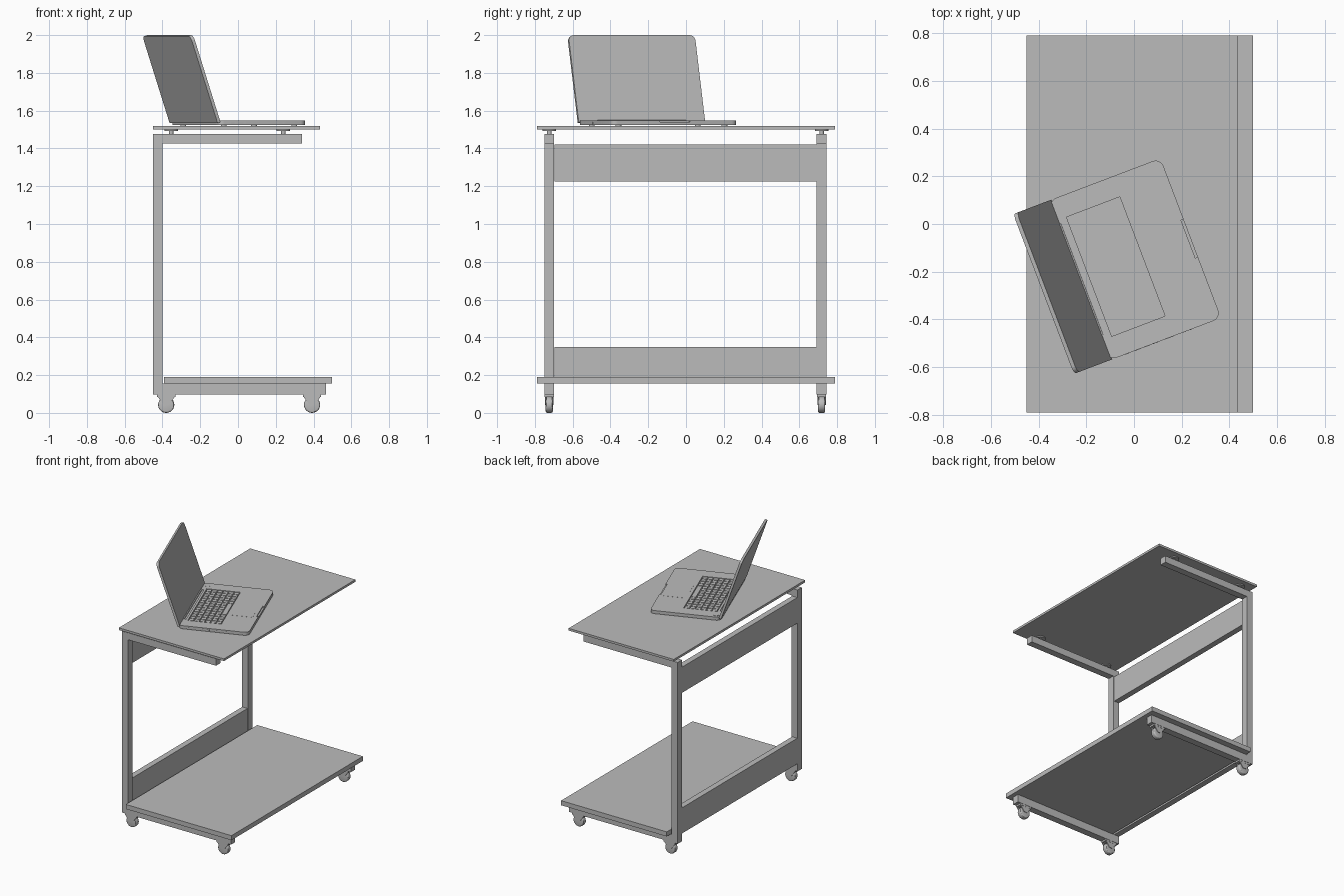
import bpy, bmesh, math
from mathutils import Matrix, Vector

if "Cube" in bpy.data.objects:
    bpy.data.objects.remove(bpy.data.objects["Cube"])

grey = bpy.data.materials.new("plain_grey")
grey.use_nodes = True
GREY = (0.5, 0.5, 0.5, 1)
grey.diffuse_color = GREY
grey.node_tree.nodes["Principled BSDF"].inputs["Base Color"].default_value = GREY


def finish(name, bm, matrix=None, smooth=False):
    bmesh.ops.recalc_face_normals(bm, faces=bm.faces)
    mesh = bpy.data.meshes.new(name)
    bm.to_mesh(mesh)
    bm.free()
    mesh.materials.append(grey)
    obj = bpy.data.objects.new(name, mesh)
    bpy.context.collection.objects.link(obj)
    if matrix:
        obj.matrix_world = matrix
    if smooth:
        bpy.ops.object.select_all(action='DESELECT')
        obj.select_set(True)
        bpy.context.view_layer.objects.active = obj
        bpy.ops.object.shade_smooth_by_angle()
    return obj


def add_box(bm, x, y, z):
    lo, hi = Vector((x[0], y[0], z[0])), Vector((x[1], y[1], z[1]))
    m = Matrix.Translation((lo + hi) / 2) @ Matrix.Diagonal((*(hi - lo), 1))
    bmesh.ops.create_cube(bm, size=1, matrix=m)


def box(name, x, y, z, matrix=None):
    bm = bmesh.new()
    add_box(bm, x, y, z)
    return finish(name, bm, matrix)


def rounded(name, x, y, z, radius, axis, rule, matrix):
    """Box whose edges along one axis are rounded where the rule holds."""
    bm = bmesh.new()
    add_box(bm, x, y, z)
    edges = [e for e in bm.edges
             if abs((e.verts[0].co - e.verts[1].co).normalized()[axis]) > 0.9
             and rule((e.verts[0].co + e.verts[1].co) / 2)]
    bmesh.ops.bevel(bm, geom=edges, offset=radius, segments=6, profile=0.5, affect='EDGES')
    return finish(name, bm, matrix, True)


def add_cylinder(bm, centre, radius, depth, axis='Z', sides=24, top=None):
    m = Matrix.Translation(centre)
    if axis == 'Y':
        m = m @ Matrix.Rotation(math.pi / 2, 4, 'X')
    return bmesh.ops.create_cone(bm, cap_ends=True, segments=sides, radius1=radius,
                                 radius2=radius if top is None else top, depth=depth, matrix=m)


# Boards
box("table_top", (-0.45, 0.435), (-0.79, 0.79), (1.501, 1.518))
box("lower_shelf", (-0.391, 0.498), (-0.79, 0.79), (0.155, 0.19))
box("upper_back_panel", (-0.449, -0.405), (-0.697, 0.692), (1.225, 1.42))
box("lower_back_panel", (-0.449, -0.405), (-0.697, 0.692), (0.155, 0.35))

# Side frames, glass mounts and casters
for side, yc in (("right", -0.724), ("left", 0.718)):
    y = (yc - 0.026, yc + 0.026)
    box(side + "_post", (-0.45, -0.399), y, (0.097, 1.477))
    box(side + "_top_arm", (-0.399, 0.34), y, (1.425, 1.477))
    box(side + "_floor_beam", (-0.399, 0.465), y, (0.097, 0.155))
    for end, x in (("back", -0.354), ("front", 0.24)):
        bm = bmesh.new()
        add_cylinder(bm, (x, yc, 1.485), 0.012, 0.018)
        add_cylinder(bm, (x, yc, 1.497), 0.036, 0.008)
        finish(f"{side}_{end}_top_mount", bm, None, True)
    for end, x in (("back", -0.38), ("front", 0.392)):
        bm = bmesh.new()
        add_box(bm, (x - 0.048, x + 0.048), (yc - 0.024, yc + 0.024), (0.084, 0.098))
        # fork cheeks taper from the plate toward the axle
        for s in (-1, 1):
            old = set(bm.verts)
            add_box(bm, (x - 0.045, x + 0.045),
                    (yc + s * 0.019 - 0.004, yc + s * 0.019 + 0.004), (0.042, 0.085))
            for v in set(bm.verts) - old:
                if v.co.z < 0.06:
                    v.co.x = x + (v.co.x - x) * 0.3
        finish(f"{side}_{end}_caster_fork", bm)
        bm = bmesh.new()
        add_cylinder(bm, (x, yc, 0.043), 0.043, 0.038, 'Y')
        rims = [e for e in bm.edges if abs(e.verts[0].co.y - e.verts[1].co.y) < 1e-5]
        bmesh.ops.bevel(bm, geom=rims, offset=0.009, segments=3, profile=0.5, affect='EDGES')
        finish(f"{side}_{end}_caster_wheel", bm, None, True)

# Laptop: local x runs from hinge to user, local y along the hinge
laptop = Matrix.Translation((-0.22, -0.233, 0)) @ Matrix.Rotation(math.radians(20.8), 4, 'Z')
HALF = 0.358
TOP = 1.547
base = rounded("laptop_base", (-0.012, 0.49), (-HALF, HALF), (1.523, TOP), 0.035, 2,
               lambda c: True, laptop)
bm = bmesh.new()
add_box(bm, (0.034, 0.273), (-0.267, 0.267), (TOP - 0.007, TOP + 0.02))
add_box(bm, (0.478, 0.52), (-0.085, 0.085), (TOP - 0.008, TOP + 0.02))
add_box(bm, (0.005, 0.018), (-0.25, 0.25), (TOP - 0.005, TOP + 0.02))
cutter = finish("recess_cutter", bm, laptop)
cutter.hide_render = True
cutter.hide_set(True)
cut = base.modifiers.new("recesses", 'BOOLEAN')
cut.operation = 'DIFFERENCE'
cut.object = cutter

# Keyboard rows, with a long space key in the nearest row
bm = bmesh.new()
pitch_x, pitch_y = 0.235 / 6, 0.528 / 14
for row in range(6):
    x = 0.036 + row * pitch_x
    for col in range(14):
        y = -0.264 + col * pitch_y
        last = y + pitch_y
        if row == 5 and 4 < col < 9:
            continue
        if row == 5 and col == 4:
            last = y + 5 * pitch_y
        add_box(bm, (x + 0.003, x + pitch_x - 0.003), (y + 0.003, last - 0.003),
                (TOP - 0.008, TOP - 0.001))
finish("laptop_keys", bm, laptop)

bm = bmesh.new()
add_cylinder(bm, (0.028, 0.32, TOP), 0.02, 0.002)
finish("power_button", bm, laptop)
box("touch_pad", (0.295, 0.455), (-0.11, 0.11), (TOP - 0.001, TOP + 0.0008), laptop)

# Side sockets
bm = bmesh.new()
for x, width in ((0.06, 0.02), (0.1, 0.03), (0.145, 0.025), (0.185, 0.025), (0.235, 0.045),
                 (0.32, 0.012), (0.35, 0.012)):
    add_box(bm, (x, x + width), (-HALF - 0.001, -HALF + 0.002), (1.53, 1.54))
finish("laptop_sockets", bm, laptop)

# Feet and lid
bm = bmesh.new()
for x in (0.04, 0.44):
    for y in (-0.3, 0.3):
        add_cylinder(bm, (x, y, 1.5205), 0.015, 0.005)
finish("laptop_feet", bm, laptop)

lid = laptop @ Matrix.Translation((0, 0, 1.54)) @ Matrix.Rotation(math.radians(-18.5), 4, 'Y')
rounded("laptop_lid", (-0.017, 0), (-HALF, HALF), (0, 0.485), 0.03, 0,
        lambda c: c.z > 0.4, lid)
bm = bmesh.new()
add_cylinder(bm, (-0.004, 0, 1.541), 0.009, 0.5, 'Y', 16)
finish("laptop_hinge", bm, laptop, True)
